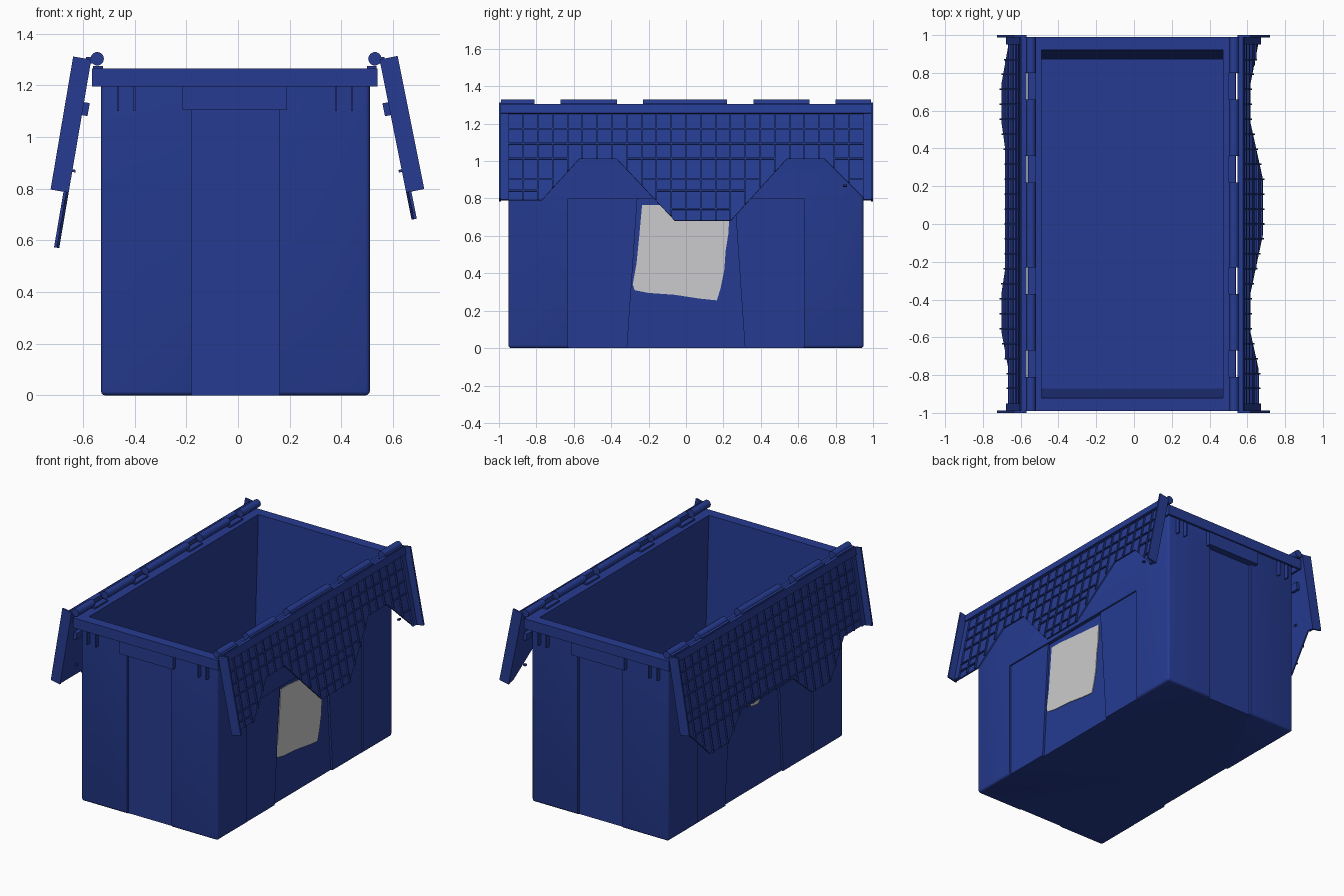
import bpy, bmesh, math

cube = bpy.data.objects.get("Cube")
if cube:
    bpy.data.objects.remove(cube, do_unlink=True)


def material(name, rgb):
    m = bpy.data.materials.new(name)
    m.use_nodes = True
    m.diffuse_color = (*rgb, 1)
    m.node_tree.nodes["Principled BSDF"].inputs["Base Color"].default_value = (*rgb, 1)
    return m


BLUE = material("blue_plastic", (0.019, 0.044, 0.285))
PALE = material("pale_label", (0.6, 0.6, 0.61))


def prism(bm, a, b):
    """Solid between two matching loops of points."""
    va, vb = [bm.verts.new(p) for p in a], [bm.verts.new(p) for p in b]
    bm.faces.new(va)
    bm.faces.new(vb[::-1])
    for i in range(len(a)):
        j = (i + 1) % len(a)
        bm.faces.new((va[i], vb[i], vb[j], va[j]))


def rect(x0, x1, y0, y1, z):
    return [(x0, y0, z), (x1, y0, z), (x1, y1, z), (x0, y1, z)]


def box(bm, x0, x1, y0, y1, z0, z1):
    prism(bm, rect(x0, x1, y0, y1, z0), rect(x0, x1, y0, y1, z1))


def finish(bm, name, mat=BLUE, smooth=False):
    bmesh.ops.recalc_face_normals(bm, faces=bm.faces[:])
    me = bpy.data.meshes.new(name)
    bm.to_mesh(me)
    bm.free()
    me.materials.append(mat)
    ob = bpy.data.objects.new(name, me)
    bpy.context.collection.objects.link(ob)
    if smooth:
        activate(ob)
        bpy.ops.object.shade_smooth_by_angle(angle=math.radians(35))
    return ob


def activate(ob):
    bpy.ops.object.select_all(action='DESELECT')
    ob.select_set(True)
    bpy.context.view_layer.objects.active = ob


def cut(ob, a, b):
    """Subtract a prism from an object."""
    bm = bmesh.new()
    prism(bm, a, b)
    tool = finish(bm, "cutter")
    tool.hide_render = True
    mod = ob.modifiers.new("cut", 'BOOLEAN')
    mod.operation, mod.solver, mod.object = 'DIFFERENCE', 'EXACT', tool
    activate(ob)
    bpy.ops.object.modifier_apply(modifier=mod.name)
    bpy.data.objects.remove(tool, do_unlink=True)


# Main dimensions
X0, X1, Y = -0.53, 0.51, 0.95
CAVITY = (rect(-0.49, 0.47, -0.87, 0.87, 0.03), rect(-0.49, 0.47, -0.924, 0.924, 1.35))

# Tub with rounded edges, recessed panels and a tapered cavity
bm = bmesh.new()
box(bm, X0, X1, -Y, Y, 0, 1.235)
edges = [e for e in bm.edges if min(v.co.z for v in e.verts) < 0.1]
bmesh.ops.bevel(bm, geom=edges, offset=0.016, segments=3, profile=0.5, affect='EDGES')
tub = finish(bm, "tub")
for s in (-1, 1):
    cut(tub, rect(-0.18, 0.16, s * (Y - 0.018), s * 1.1, -0.1),
        rect(-0.18, 0.16, s * (Y - 0.018), s * 1.1, 1.105))
    wall = X1 if s > 0 else X0
    for depth, low, high in ((0.01, 0.63, 0.63), (0.024, 0.322, 0.26)):
        inner, outer = wall - s * depth, wall + s * 0.1
        cut(tub, rect(inner, outer, -low, low, -0.1), rect(inner, outer, -high, high, 0.8))
cut(tub, *CAVITY)
activate(tub)
bpy.ops.object.shade_smooth_by_angle(angle=math.radians(35))

# Rim with an open channel underneath
bm = bmesh.new()
box(bm, -0.565, 0.54, -0.99, 0.99, 1.195, 1.265)
rim = finish(bm, "rim")
cut(rim, rect(-0.552, 0.527, -0.975, 0.975, 1.1), rect(-0.552, 0.527, -0.975, 0.975, 1.235))
cut(rim, *CAVITY)

# Handle blocks and stiffening ribs below the rim ends
bm = bmesh.new()
for s in (-1, 1):
    ya, yb = sorted((s * 0.94, s * 0.98))
    box(bm, -0.215, 0.19, ya, yb, 1.105, 1.24)
    for x in (-0.465, -0.4, 0.38, 0.442):
        box(bm, x - 0.004, x + 0.004, ya, yb, 1.1, 1.24)
finish(bm, "end_blocks_and_ribs")

# Hinge seats standing on the rim
GAPS = ((-0.81, -0.67), (-0.37, -0.23), (0.22, 0.36), (0.66, 0.8))
bm = bmesh.new()
for y0, y1 in GAPS:
    box(bm, -0.562, -0.522, y0, y1, 1.25, 1.276)
    box(bm, 0.5, 0.537, y0, y1, 1.25, 1.276)
finish(bm, "hinge_seats")


def edge_z(profile, y):
    """Height of the lid's toothed lower edge at y."""
    for (ya, za), (yb, zb) in zip(profile, profile[1:]):
        if ya <= y <= yb:
            return za + (zb - za) * (y - ya) / (yb - ya)
    return profile[-1][1]


def lid(name, s, x_top, slope, hinge_x, profile):
    """Hanging lid half; its ribbed underside faces outward."""
    def at(y, z, off):
        return (s * (x_top + (1.3 - z) * slope + off), y, z + off * slope)

    bm = bmesh.new()

    def slab(pts, w0, w1):
        prism(bm, [at(y, z, w0) for y, z in pts], [at(y, z, w1) for y, z in pts])

    def bar(y0, y1, z0, z1, w0, w1):
        slab([(y0, z0), (y1, z0), (y1, z1), (y0, z1)], w0, w1)

    slab(profile + [(0.99, 1.3), (-0.99, 1.3)], 0, 0.01)
    bar(-0.99, 0.99, 1.25, 1.3, 0.005, 0.03)
    for e in (-1, 1):
        bar(*sorted((e * 0.95, e * 0.99)), 0.79, 1.26, 0.005, 0.022)
        bar(*sorted((e * 0.988, e * 1.0)), 0.785, 1.3, 0, 0.07)
        # Stops and pegs facing the tub
        bar(e * 0.9 - 0.03, e * 0.9 + 0.03, 1.085, 1.135, -0.022, 0.005)
        bar(e * 0.85 - 0.01, e * 0.85 + 0.01, 0.865, 0.875, -0.012, 0.005)
    # Rib grid trimmed to the toothed edge
    n = 24
    ys = [-0.95 + 1.9 * i / n for i in range(n + 1)]
    for y in ys[1:-1]:
        low = max(edge_z(profile, y - 0.004), edge_z(profile, y + 0.004))
        bar(y - 0.004, y + 0.004, low, 1.26, 0.005, 0.02)
    for z in (1.17, 1.09, 1.01, 0.9, 0.84, 0.74):
        for ya, yb in zip(ys, ys[1:]):
            if max(edge_z(profile, ya), edge_z(profile, yb)) < z - 0.004:
                bar(ya, yb, z - 0.004, z + 0.004, 0.005, 0.02)
    finish(bm, name)

    # Hinge knuckles between the seats
    bm = bmesh.new()
    stops = [-0.99] + [y for g in GAPS for y in g] + [0.99]
    for y0, y1 in zip(stops[::2], stops[1::2]):
        ring = [(hinge_x + 0.026 * math.cos(a), 1.303 + 0.026 * math.sin(a))
                for a in (math.tau * i / 14 for i in range(14))]
        prism(bm, [(x, y0, z) for x, z in ring], [(x, y1, z) for x, z in ring])
        xa, xb = sorted((hinge_x, s * (x_top + 0.02)))
        box(bm, xa, xb, y0, y1, 1.285, 1.31)
    finish(bm, name + "_knuckles", smooth=True)


# Two interlocking lid halves
lid("left_lid", 1, 0.548, 0.2, 0.53,
    [(-0.99, 0.79), (-0.77, 0.79), (-0.57, 1.01), (-0.37, 1.01), (-0.06, 0.68),
     (0.24, 0.68), (0.54, 1.01), (0.74, 1.01), (0.95, 0.8), (0.99, 0.79)])
lid("right_lid", -1, 0.568, 0.17, -0.545,
    [(-0.99, 0.79), (-0.77, 0.79), (-0.57, 0.57), (-0.37, 0.57), (-0.2, 0.72),
     (0.36, 0.72), (0.54, 0.57), (0.74, 0.57), (0.95, 0.79), (0.99, 0.79)])


def label(name, x, thick, pts):
    bm = bmesh.new()
    prism(bm, [(x, y, z) for y, z in pts], [(x + thick, y, z) for y, z in pts])
    finish(bm, name, PALE)


# Torn paper labels on the side panels
label("left_label", X1 - 0.025, 0.006,
      [(-0.235, 0.765), (-0.15, 0.765), (0.0, 0.75), (0.23, 0.73), (0.228, 0.62), (0.212, 0.52),
       (0.205, 0.42), (0.185, 0.32), (0.165, 0.255), (0.07, 0.265), (-0.06, 0.285),
       (-0.2, 0.295), (-0.275, 0.31), (-0.285, 0.34), (-0.265, 0.45), (-0.25, 0.6)])
label("right_label", X0 + 0.025, -0.006,
      [(0.02, 0.57), (-0.05, 0.56), (-0.09, 0.59), (-0.14, 0.68), (-0.14, 0.78),
       (0.1, 0.78), (0.08, 0.66)])
